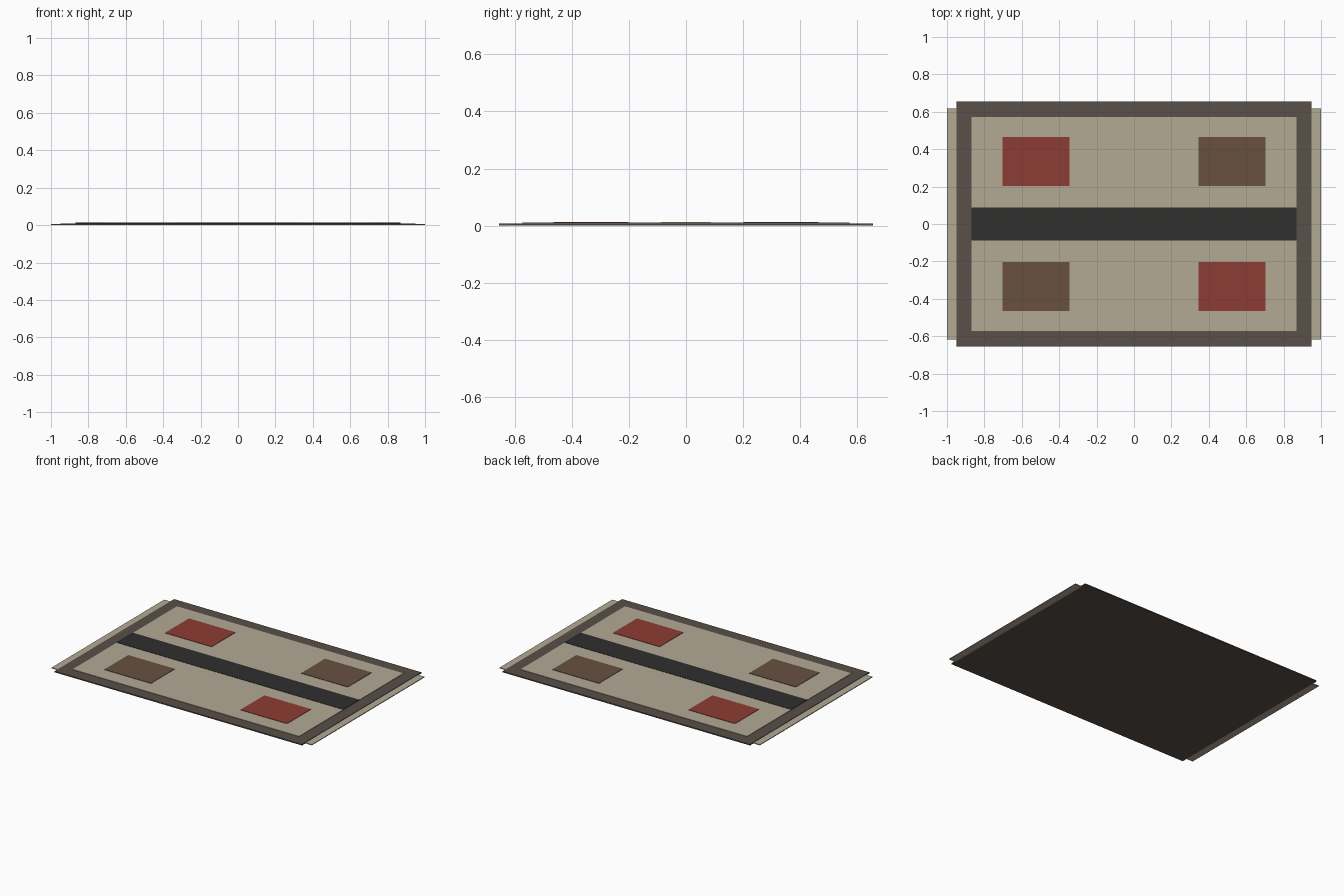
import bpy
import bmesh
from mathutils import Matrix, Vector

if "Cube" in bpy.data.objects:
    bpy.data.objects.remove(bpy.data.objects["Cube"])


def material(name, rgb):
    m = bpy.data.materials.new(name)
    m.diffuse_color = (*rgb, 1)
    m.use_nodes = True
    m.node_tree.nodes["Principled BSDF"].inputs["Base Color"].default_value = m.diffuse_color
    return m


CREAM = material("cream_wool", (0.45, 0.40, 0.30))
DARK = material("dark_border", (0.10, 0.08, 0.065))
BLACK = material("charcoal", (0.03, 0.029, 0.028))
RED = material("red_wool", (0.27, 0.045, 0.035))
BROWN = material("brown_wool", (0.14, 0.082, 0.053))


def slab(name, x, y, z, mat):
    """Flat box spanning the given (min, max) ranges."""
    size = [r[1] - r[0] for r in (x, y, z)]
    mid = Vector([(r[0] + r[1]) / 2 for r in (x, y, z)])
    bm = bmesh.new()
    bmesh.ops.create_cube(bm, size=1, matrix=Matrix.Translation(mid) @ Matrix.Diagonal((*size, 1)))
    mesh = bpy.data.meshes.new(name)
    bm.to_mesh(mesh)
    bm.free()
    mesh.materials.append(mat)
    bpy.context.collection.objects.link(bpy.data.objects.new(name, mesh))


# Stacked rug layers
slab("rug_border", (-0.95, 0.95), (-0.655, 0.655), (0, 0.008), DARK)
slab("rug_field", (-0.87, 0.87), (-0.573, 0.573), (0.008, 0.011), CREAM)
slab("centre_stripe", (-0.87, 0.87), (-0.088, 0.088), (0.011, 0.013), BLACK)

# Fringe strips at both ends
slab("fringe_left", (-1.0, -0.95), (-0.618, 0.618), (0, 0.005), CREAM)
slab("fringe_right", (0.95, 1.0), (-0.618, 0.618), (0, 0.005), CREAM)

# Four corner patches, colours alternating diagonally
for sx, side in ((-1, "left"), (1, "right")):
    for sy, end in ((-1, "front"), (1, "back")):
        cx, cy = sx * 0.523, sy * 0.333
        slab(f"patch_{end}_{side}", (cx - 0.179, cx + 0.179), (cy - 0.131, cy + 0.131),
             (0.011, 0.0135), RED if sx * sy < 0 else BROWN)
